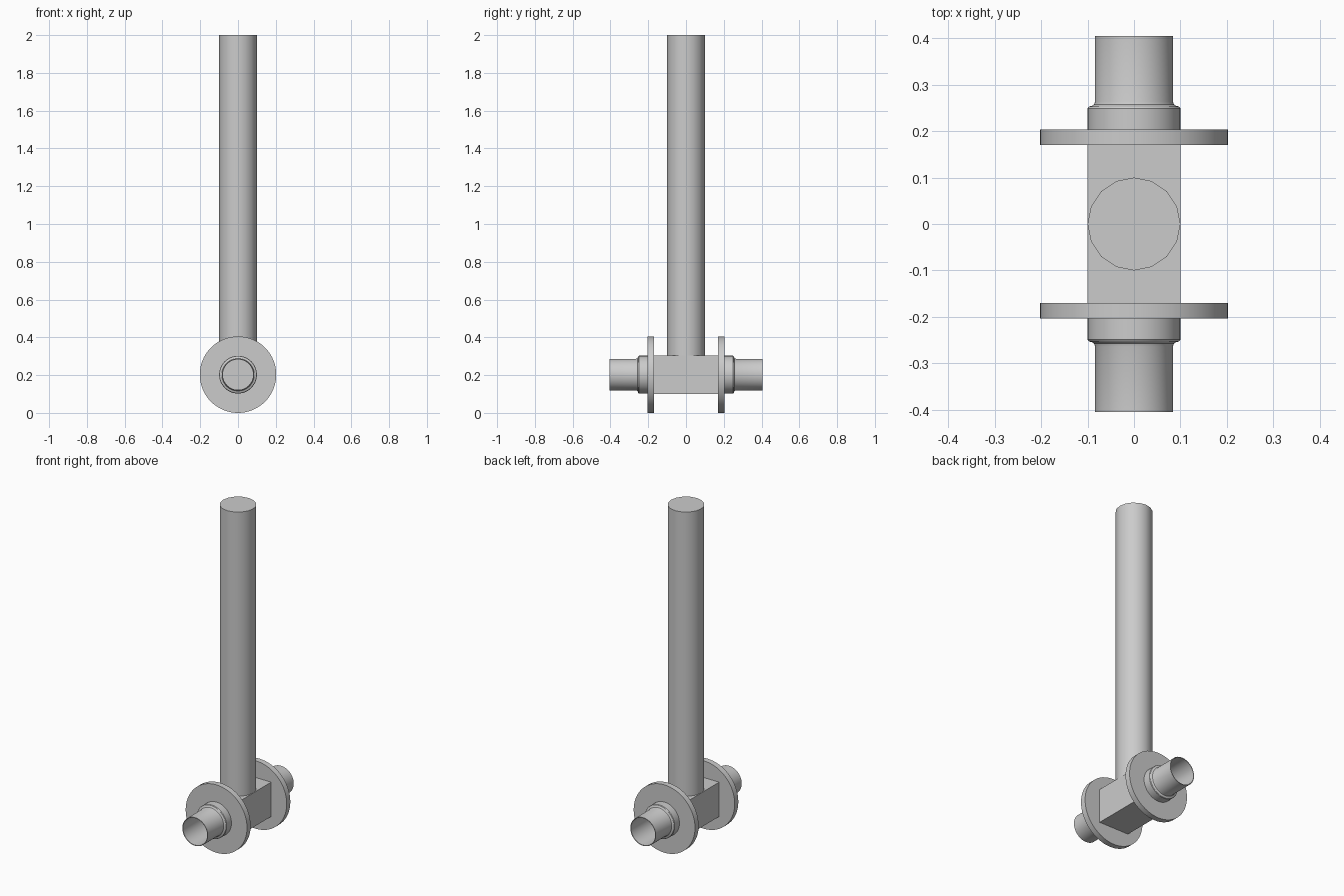
import bpy, math

cube = bpy.data.objects.get("Cube")
if cube:
    bpy.data.objects.remove(cube, do_unlink=True)

AXLE_Z = 0.2025

grey = bpy.data.materials.new("plain_grey")
grey.use_nodes = True
colour = (0.6, 0.6, 0.6, 1)
grey.diffuse_color = colour
grey.node_tree.nodes["Principled BSDF"].inputs["Base Color"].default_value = colour


def finish(obj, name, smooth=True):
    obj.name = name
    obj.data.name = name
    obj.data.materials.append(grey)
    if smooth:
        bpy.ops.object.select_all(action='DESELECT')
        obj.select_set(True)
        bpy.context.view_layer.objects.active = obj
        bpy.ops.object.shade_smooth_by_angle(angle=math.radians(30))


def lathe(name, profile, side, sides=48):
    """Revolve (radius, y) points round the axle; side is -1 front, 1 back."""
    verts, faces = [], []
    for r, y in profile:
        for i in range(sides):
            a = 2 * math.pi * i / sides
            verts.append((r * math.cos(a), side * y, AXLE_Z + r * math.sin(a)))
    for k in range(len(profile) - 1):
        for i in range(sides):
            j = (i + 1) % sides
            face = [k * sides + i, k * sides + j, (k + 1) * sides + j, (k + 1) * sides + i]
            faces.append(face if side < 0 else face[::-1])
    # close both ends
    start = list(range(sides))
    end = [(len(profile) - 1) * sides + i for i in start]
    faces += [start[::-1], end] if side < 0 else [start, end[::-1]]
    mesh = bpy.data.meshes.new(name)
    mesh.from_pydata(verts, [], faces)
    mesh.update()
    obj = bpy.data.objects.new(name, mesh)
    bpy.context.collection.objects.link(obj)
    finish(obj, name)


# Upright post
bpy.ops.mesh.primitive_cylinder_add(vertices=16, radius=0.1, depth=1.695,
                                    location=(0, 0, 1.1525))
finish(bpy.context.object, "post")

# Square hub block between the flanges
bpy.ops.mesh.primitive_cube_add(size=1, location=(0, 0, AXLE_Z))
hub = bpy.context.object
hub.scale = (0.2, 0.34, 0.205)
bpy.ops.object.transform_apply(location=False, rotation=False, scale=True)
finish(hub, "hub_block", smooth=False)

# Flange, and collar stepping down to a hollow spigot, at each end
flange = [(0.2025, 0.17), (0.2025, 0.204)]
spigot = [(0.1, 0.204), (0.1, 0.249), (0.097, 0.253), (0.09, 0.255),
          (0.086, 0.258), (0.084, 0.264), (0.084, 0.405), (0.08, 0.405), (0.08, 0.205)]
for side, label in ((-1, "front"), (1, "back")):
    lathe(label + "_flange", flange, side, 64)
    lathe(label + "_spigot", spigot, side)
